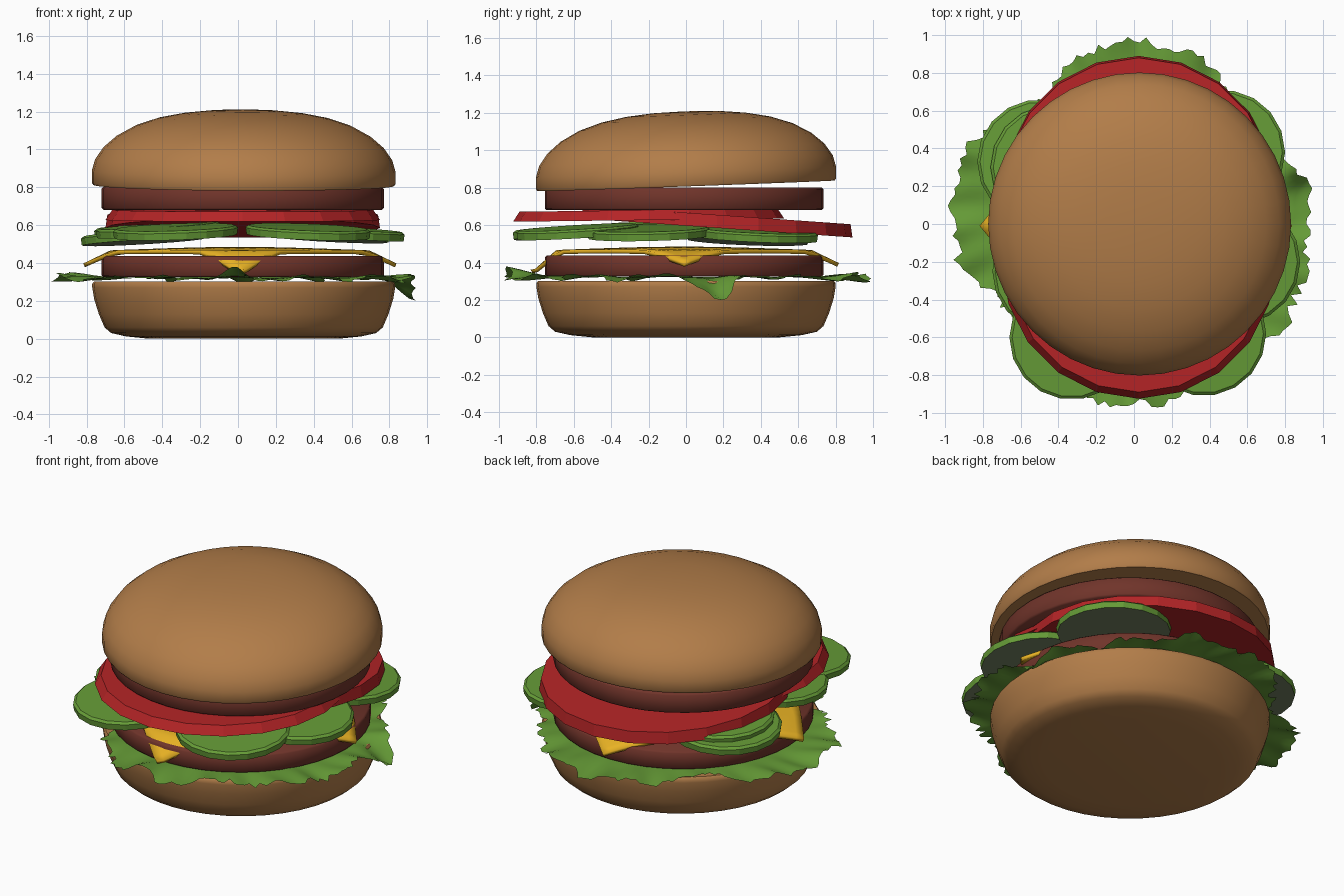
import bpy, bmesh, math, random
from mathutils import Vector

if "Cube" in bpy.data.objects:
    bpy.data.objects.remove(bpy.data.objects["Cube"])

random.seed(4)


def material(name, r, g, b):
    lin = [(c / 255 / 12.92) if c < 10 else ((c / 255 + 0.055) / 1.055) ** 2.4 for c in (r, g, b)]
    m = bpy.data.materials.new(name)
    m.diffuse_color = (*lin, 1)
    m.use_nodes = True
    m.node_tree.nodes["Principled BSDF"].inputs["Base Color"].default_value = m.diffuse_color
    return m


BUN = material("toasted bun", 178, 125, 73)
MEAT = material("cooked meat", 112, 52, 42)
TOMATO = material("tomato red", 180, 36, 38)
CHEESE = material("cheese yellow", 232, 178, 36)
GREEN = material("leaf green", 102, 156, 55)
PALE = material("pickle underside", 115, 130, 98)


def finish(name, bm, mats, smooth=None):
    bmesh.ops.remove_doubles(bm, verts=bm.verts, dist=1e-5)
    bmesh.ops.recalc_face_normals(bm, faces=bm.faces)
    me = bpy.data.meshes.new(name)
    bm.to_mesh(me)
    bm.free()
    for m in mats:
        me.materials.append(m)
    ob = bpy.data.objects.new(name, me)
    bpy.context.collection.objects.link(ob)
    if smooth:
        bpy.ops.object.select_all(action='DESELECT')
        ob.select_set(True)
        bpy.context.view_layer.objects.active = ob
        bpy.ops.object.shade_smooth_by_angle(angle=math.radians(smooth))
    return ob


def lathe(name, profile, n, centre, mats, slope=(0, 0), smooth=None):
    """Closed round part; slope tilts it as dz/dx, dz/dy."""
    bm = bmesh.new()
    rings = []
    for r, z in profile:
        ring = []
        for i in range(n):
            a = 2 * math.pi * i / n
            x, y = r * math.cos(a), r * math.sin(a)
            ring.append(bm.verts.new((centre[0] + x, centre[1] + y,
                                      centre[2] + z + slope[0] * x + slope[1] * y)))
        rings.append(ring)
    for lo, hi in zip(rings, rings[1:]):
        for i in range(n):
            j = (i + 1) % n
            bm.faces.new((lo[i], lo[j], hi[j], hi[i]))
    bm.faces.new(rings[0][::-1])
    bm.faces.new(rings[-1])
    if len(mats) > 1:
        bm.normal_update()
        for f in bm.faces:
            f.material_index = 1 if f.normal.z < -0.6 else 0
    return finish(name, bm, mats, smooth)


# Buns
lathe("bottom_bun", [(0.5, 0), (0.62, 0.012), (0.70, 0.03), (0.735, 0.06), (0.765, 0.13),
                     (0.79, 0.21), (0.80, 0.27), (0.80, 0.29), (0.79, 0.302)],
      40, (0.03, 0, 0), [BUN], smooth=40)
lathe("top_bun", [(0.795, 0), (0.802, 0.01), (0.802, 0.075), (0.785, 0.135), (0.74, 0.20),
                  (0.67, 0.26), (0.57, 0.315), (0.45, 0.355), (0.32, 0.38), (0.18, 0.394), (0.04, 0.398)],
      40, (0.03, 0, 0.81), [BUN], slope=(-0.004, 0.036), smooth=40)

# Meat patties
for name, z0, z1 in (("lower_patty", 0.325, 0.437), ("upper_patty", 0.68, 0.802)):
    lathe(name, [(0.735, z0), (0.745, z0 + 0.01), (0.745, z1 - 0.01), (0.735, z1)],
          40, (0.025, -0.01, 0), [MEAT], smooth=50)

# Tomato slices
lathe("front_tomato", [(0.725, -0.025), (0.69, 0.028)], 20, (0.025, -0.2, 0.652), [TOMATO], slope=(0, 0.012))
lathe("back_tomato", [(0.725, -0.035), (0.715, 0.035)], 20, (0.025, 0.165, 0.62), [TOMATO], slope=(0, -0.07))

# Pickle slices, each leaning down towards the outside
pickles = [(-0.33, -0.60, 0.565), (0.37, -0.58, 0.565), (0.55, -0.20, 0.56), (0.47, 0.38, 0.55),
           (-0.50, 0.33, 0.535), (-0.43, 0.30, 0.575), (-0.42, -0.25, 0.575)]
for k, (x, y, z) in enumerate(pickles):
    out = Vector((x, y)).normalized() * -0.07
    lathe(f"pickle_{k + 1}", [(0.325, -0.024), (0.33, 0.012), (0.315, 0.024)], 18,
          (x, y, z), [GREEN, PALE], slope=out)

# Cheese: a turned square slice that folds over the patty edge at its corners
bm = bmesh.new()
N, HALF = 24, 0.86
grid = []
for i in range(N + 1):
    row = []
    for j in range(N + 1):
        u, v = i / N * 2 - 1, j / N * 2 - 1
        x, y = (u + v) / 2 * HALF, (v - u) / 2 * HALF
        r, ang = math.hypot(x, y), math.atan2(y, x)
        over = max(0, r - 0.68)
        fold = 1.0 if abs(ang + math.pi / 2) < 0.6 else 0.55
        nr = r - over * (0.15 + 0.1 * fold)
        z = 0.462 + 0.012 * math.cos(r * 3) - min(over * fold * 0.65, 0.1)
        row.append(bm.verts.new((0.01 + nr * math.cos(ang), -0.01 + nr * math.sin(ang), z)))
    grid.append(row)
for i in range(N):
    for j in range(N):
        bm.faces.new((grid[i][j], grid[i + 1][j], grid[i + 1][j + 1], grid[i][j + 1]))
cheese = finish("cheese_slice", bm, [CHEESE], 50)
mod = cheese.modifiers.new("thickness", 'SOLIDIFY')
mod.thickness = 0.022
mod.offset = 0

# Lettuce: crinkled leaf sheet with a ragged rim, outer radius every 15 degrees
RIM = [0.93, 0.95, 0.82, 0.84, 0.91, 0.95, 0.98, 0.95, 0.86, 0.78, 0.94, 0.98,
       0.97, 0.94, 0.82, 0.75, 0.84, 0.93, 0.97, 0.93, 0.86, 0.93, 0.97, 0.93]
bm = bmesh.new()
M = 192
jag = [random.uniform(-0.03, 0.025) for _ in range(M)]
rings = []
for t in (0.3, 0.6, 0.72, 0.8, 0.86, 0.92, 0.96, 1.0):
    ring = []
    for i in range(M):
        a = 2 * math.pi * i / M
        k = i * 24 / M
        f = k - int(k)
        rim = RIM[int(k) % 24] * (1 - f) + RIM[(int(k) + 1) % 24] * f
        r = t * rim + (jag[i] + 0.015 * math.sin(17 * a)) * max(0, t - 0.8) * 5
        r = min(r, 0.99)
        w = max(0, (r - 0.7) / 0.3)
        z = 0.322 + w * (0.022 * math.sin(13 * a + 4 * r) + 0.013 * math.sin(29 * a - 9 * r))
        # one drooping tip at the right, one raised fold at the front
        z -= 0.13 * max(0, (r - 0.8) / 0.15) * math.exp(-((a - 0.19) / 0.11) ** 2)
        z += 0.04 * w * math.exp(-((a - 1.5 * math.pi) / 0.07) ** 2)
        ring.append(bm.verts.new((r * math.cos(a), r * math.sin(a), max(z, 0.2))))
    rings.append(ring)
for lo, hi in zip(rings, rings[1:]):
    for i in range(M):
        j = (i + 1) % M
        bm.faces.new((lo[i], hi[i], hi[j], lo[j]))
bm.faces.new(rings[0])
finish("lettuce", bm, [GREEN], 60)
